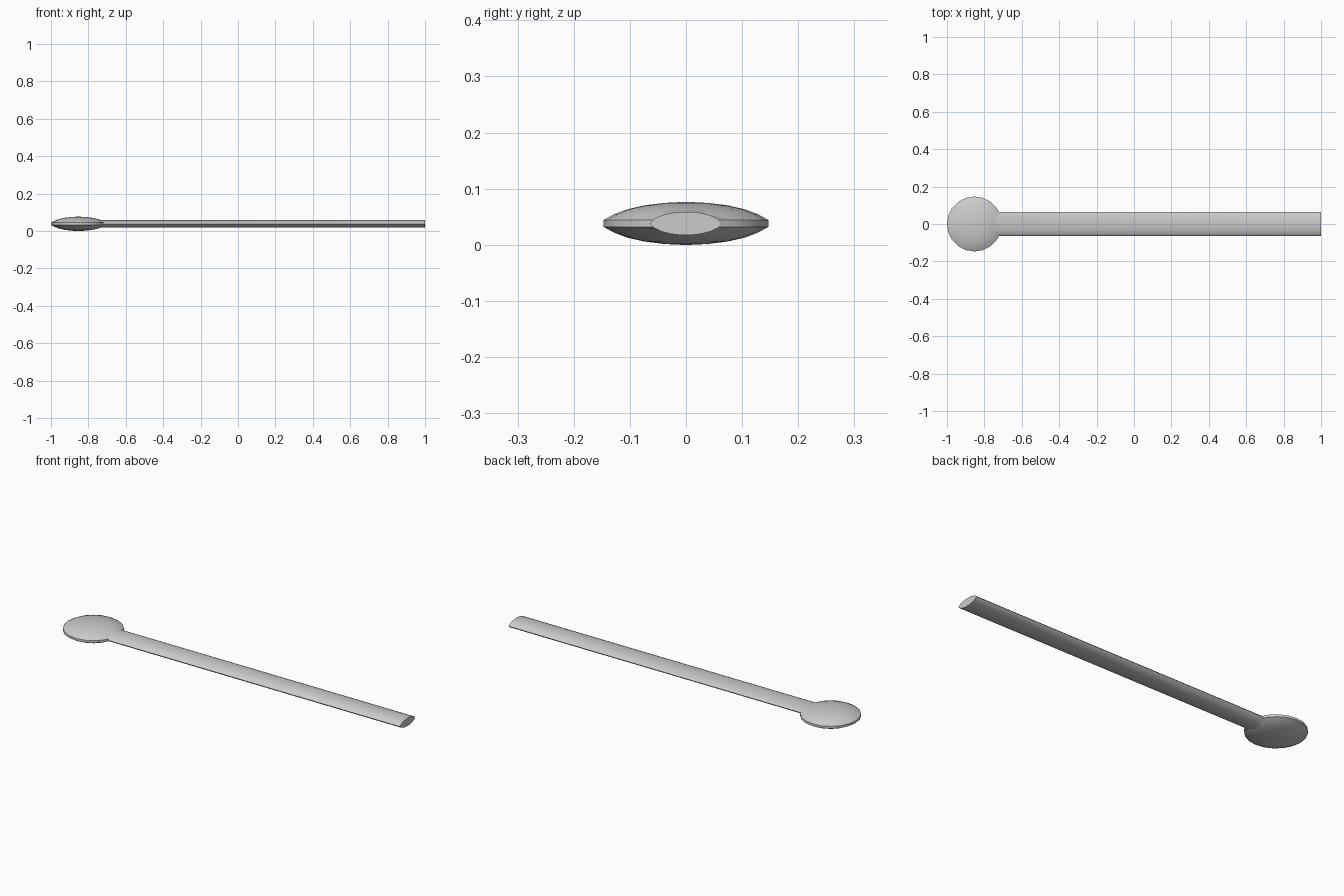
import bpy, bmesh, math

if "Cube" in bpy.data.objects:
    bpy.data.objects.remove(bpy.data.objects["Cube"])

ZC = 0.038


def loft(name, rings):
    # Skin equal-length rings and cap both ends
    bm = bmesh.new()
    loops = [[bm.verts.new(p) for p in ring] for ring in rings]
    n = len(loops[0])
    for a, b in zip(loops, loops[1:]):
        for i in range(n):
            j = (i + 1) % n
            bm.faces.new((a[i], a[j], b[j], b[i]))
    bm.faces.new(loops[0])
    bm.faces.new(loops[-1])
    bmesh.ops.recalc_face_normals(bm, faces=bm.faces)
    mesh = bpy.data.meshes.new(name)
    bm.to_mesh(mesh)
    bm.free()
    ob = bpy.data.objects.new(name, mesh)
    bpy.context.collection.objects.link(ob)
    return ob


# Round head: lens with a thin vertical rim, (radius, half height)
SIDES = 20
half = [(0.147, 0.006), (0.128, 0.0165), (0.104, 0.0255), (0.075, 0.032),
        (0.04, 0.0365), (0.01, 0.038)]
profile = [(r, -z) for r, z in reversed(half)] + half
head = loft("head", [
    [(-0.853 + r * math.cos(2 * math.pi * i / SIDES),
      r * math.sin(2 * math.pi * i / SIDES), ZC + z) for i in range(SIDES)]
    for r, z in profile])

# Flat handle: pointed oval cross-section running along x
top = [(0.065, 0), (0.056, 0.0085), (0.043, 0.0145), (0.027, 0.0185), (0.01, 0.0207)]
top += [(-y, z) for y, z in reversed(top)]
section = top + [(-y, -z) for y, z in top[1:-1]]
handle = loft("handle", [[(x, y, ZC + z) for y, z in section] for x in (-0.79, 1.0)])

# Merge handle into head
mod = head.modifiers.new("join", 'BOOLEAN')
mod.operation = 'UNION'
mod.solver = 'EXACT'
mod.object = handle
bpy.context.view_layer.objects.active = head
head.select_set(True)
bpy.ops.object.modifier_apply(modifier=mod.name)
bpy.data.objects.remove(handle)
head.name = "stirring_stick"
bpy.ops.object.shade_smooth_by_angle(angle=math.radians(30))
